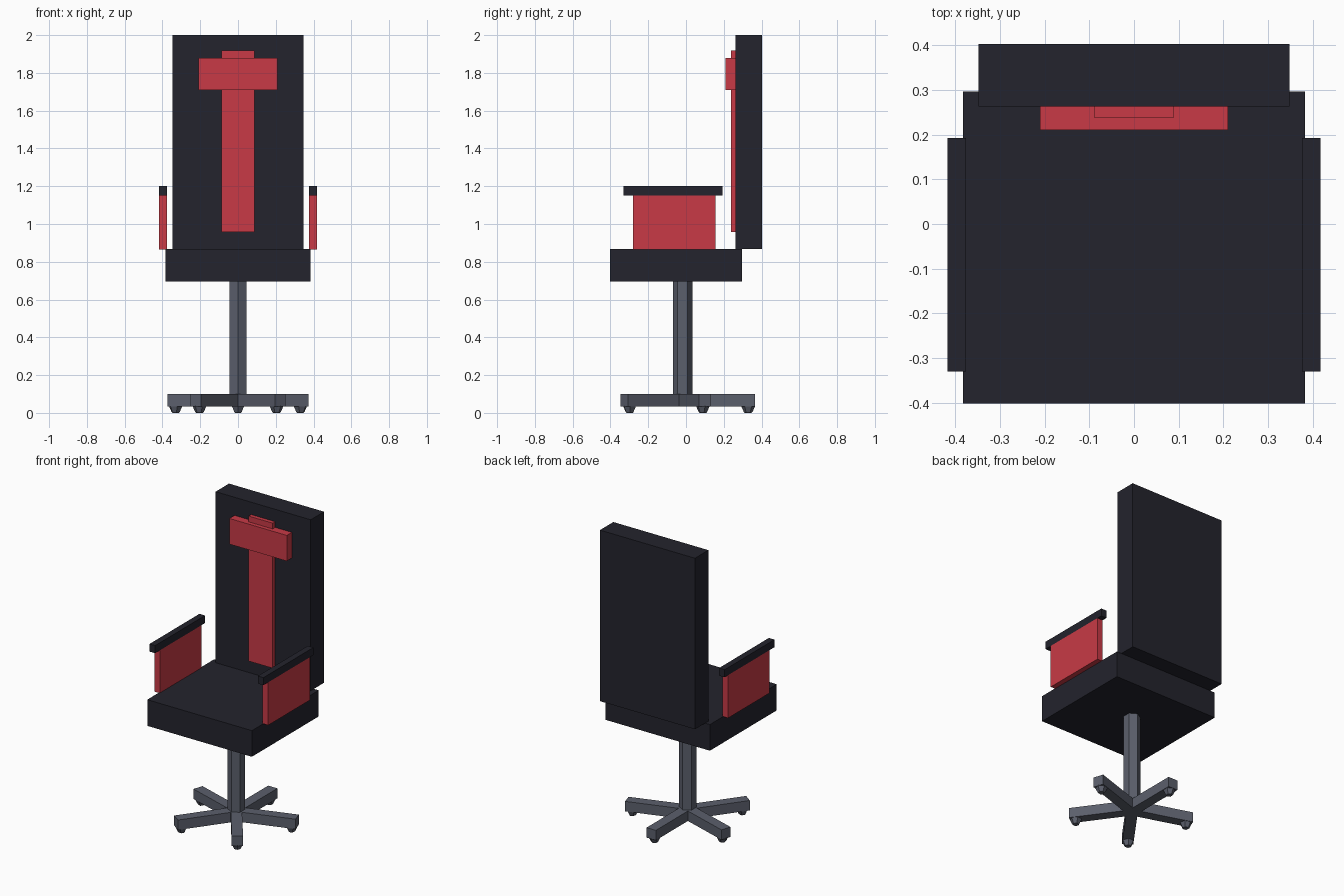
import bpy, bmesh, math
from mathutils import Matrix, Vector

if "Cube" in bpy.data.objects:
    bpy.data.objects.remove(bpy.data.objects["Cube"])


def material(name, rgb):
    m = bpy.data.materials.new(name)
    m.diffuse_color = (*rgb, 1)
    m.use_nodes = True
    m.node_tree.nodes["Principled BSDF"].inputs["Base Color"].default_value = m.diffuse_color
    return m


DARK = material("dark_upholstery", (0.017, 0.017, 0.026))
RED = material("red_trim", (0.58, 0.042, 0.061))
GREY = material("grey_metal", (0.105, 0.115, 0.150))


def finish(name, bm, mat):
    bmesh.ops.recalc_face_normals(bm, faces=bm.faces)
    mesh = bpy.data.meshes.new(name)
    bm.to_mesh(mesh)
    bm.free()
    mesh.materials.append(mat)
    ob = bpy.data.objects.new(name, mesh)
    bpy.context.collection.objects.link(ob)
    return ob


def box(name, x, y, z, mat, turn=None):
    """Box between (min, max) pairs, optionally transformed."""
    bm = bmesh.new()
    bmesh.ops.create_cube(bm, size=1)
    for v in bm.verts:
        v.co = Vector([(r[0] + r[1]) / 2 + c * (r[1] - r[0])
                       for r, c in zip((x, y, z), v.co)])
    if turn:
        bm.transform(turn)
    return finish(name, bm, mat)


def frustum(name, r_low, r_high, z, mat, place):
    """Six-sided prism or taper with a corner pointing along local x."""
    bm = bmesh.new()
    rings = [[bm.verts.new((r * math.cos(i * math.pi / 3),
                            r * math.sin(i * math.pi / 3), h)) for i in range(6)]
             for r, h in zip((r_low, r_high), z)]
    for ring in rings:
        bm.faces.new(ring)
    for i in range(6):
        j = (i + 1) % 6
        bm.faces.new((rings[0][i], rings[0][j], rings[1][j], rings[1][i]))
    bm.transform(place)
    return finish(name, bm, mat)


# Seat and backrest
box("seat", (-0.383, 0.383), (-0.402, 0.297), (0.695, 0.868), DARK)
box("backrest", (-0.348, 0.348), (0.263, 0.403), (0.868, 2.0), DARK)

# Raised red padding on the backrest
box("back_stripe", (-0.088, 0.088), (0.237, 0.264), (0.958, 1.918), RED)
box("headrest", (-0.21, 0.21), (0.21, 0.264), (1.71, 1.88), RED)

# Armrests on both sides
for side, s in (("left", -1), ("right", 1)):
    x = sorted((s * 0.376, s * 0.417))
    box(side + "_arm_panel", x, (-0.28, 0.155), (0.866, 1.15), RED)
    box(side + "_arm_pad", x, (-0.33, 0.192), (1.15, 1.2), DARK)

# Central post and five-legged base, one leg pointing back
HUB = Matrix.Translation((0, -0.018, 0))
frustum("post", 0.052, 0.052, (0.05, 0.696), GREY,
        HUB @ Matrix.Rotation(math.pi / 2, 4, 'Z'))
for i in range(5):
    turn = HUB @ Matrix.Rotation(math.radians(90 + 72 * i), 4, 'Z')
    box(f"base_leg_{i + 1}", (0, 0.382), (-0.034, 0.034), (0.034, 0.1), GREY, turn)
    frustum(f"caster_{i + 1}", 0.023, 0.037, (0.005, 0.036), GREY,
            turn @ Matrix.Translation((0.347, 0, 0)))
    # Small foot tip that reaches the floor
    frustum(f"caster_tip_{i + 1}", 0.018, 0.023, (0, 0.005), GREY,
            turn @ Matrix.Translation((0.347, 0, 0)))
